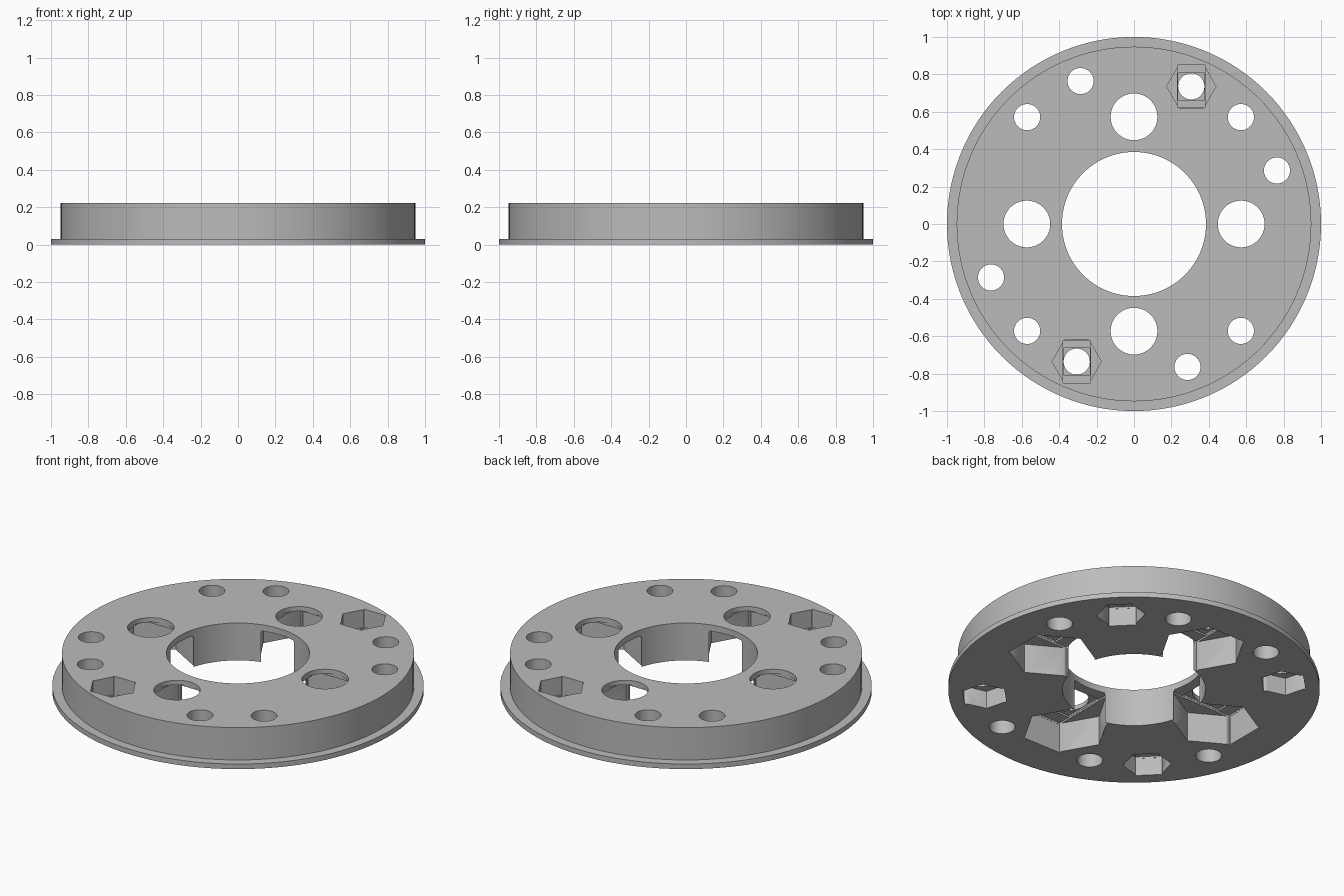
import bpy, bmesh
from math import pi, radians, cos, sin, sqrt
from mathutils import Matrix

cube = bpy.data.objects.get("Cube")
if cube:
    bpy.data.objects.remove(cube, do_unlink=True)

HEIGHT = 0.222

grey = bpy.data.materials.new("plain_grey")
grey.use_nodes = True
grey.diffuse_color = (0.5, 0.5, 0.5, 1)
grey.node_tree.nodes["Principled BSDF"].inputs["Base Color"].default_value = (0.5, 0.5, 0.5, 1)


def make_object(name, bm):
    bmesh.ops.recalc_face_normals(bm, faces=bm.faces)
    mesh = bpy.data.meshes.new(name)
    bm.to_mesh(mesh)
    bm.free()
    mesh.materials.append(grey)
    obj = bpy.data.objects.new(name, mesh)
    bpy.context.collection.objects.link(obj)
    return obj


def placed(x, y, z0, z1, turn):
    return Matrix.Translation((x, y, (z0 + z1) / 2)) @ Matrix.Rotation(turn, 4, 'Z')


def prism(bm, x, y, z0, z1, radius, sides, turn=0):
    bmesh.ops.create_cone(bm, cap_ends=True, segments=sides, radius1=radius, radius2=radius,
                          depth=z1 - z0, matrix=placed(x, y, z0, z1, turn))


def block(bm, x, y, z0, z1, wide, long, turn=0):
    size = Matrix.Diagonal((wide, long, z1 - z0, 1))
    bmesh.ops.create_cube(bm, size=1, matrix=placed(x, y, z0, z1, turn) @ size)


# Flanged ring, turned from its cross-section
bm = bmesh.new()
profile = [(1, 0), (1, 0.03), (0.948, 0.03), (0.948, HEIGHT), (0.385, HEIGHT), (0.385, 0)]
verts = [bm.verts.new((r, 0, z)) for r, z in profile]
edges = [bm.edges.new((verts[i - 1], verts[i])) for i in range(len(verts))]
bmesh.ops.spin(bm, geom=verts + edges, cent=(0, 0, 0), axis=(0, 0, 1),
               angle=2 * pi, steps=128, use_merge=True)
bmesh.ops.remove_doubles(bm, verts=bm.verts, dist=0.0001)
disc = make_object("flanged_disc", bm)

# Bolt positions: x, y, hole radius, hex radius (0 = plain), pocket turn, depth, from the top
bolts = []
for k in range(4):
    a = k * pi / 2
    bolts.append((0.573 * cos(a), 0.573 * sin(a), 0.125, 0.235, a - pi / 2, 0.175, False))
    a += pi / 4
    bolts.append((0.808 * cos(a), 0.808 * sin(a), 0.07, 0.13, a - pi / 2, 0.105, False))
for half in (0, pi):
    for angle, hexed in ((20.5, 0), (67.4, 0.132), (110.5, 0)):
        a = radians(angle) + half
        r = 0.797 if hexed else 0.816
        bolts.append((r * cos(a), r * sin(a), 0.07, hexed, 0, 0.105, True))

# Cutters: through holes, hex pockets, then the two shallow bridging steps above each pocket
holes, pockets, slots, squares = [bmesh.new() for _ in range(4)]
for x, y, hole, hexed, turn, depth, top in bolts:
    prism(holes, x, y, -0.1, HEIGHT + 0.1, hole, 48)
    if not hexed:
        continue

    def span(end):
        return (HEIGHT - end, HEIGHT + 0.1) if top else (-0.1, end)

    flats = hexed * sqrt(3)
    # A cone's first corner lies on +y, so a quarter turn puts the points sideways
    prism(pockets, x, y, *span(depth), hexed, 6, turn + pi / 2)
    block(slots, x, y, *span(depth + 0.01), 2 * hole + 0.006, flats - 0.002, turn)
    block(squares, x, y, *span(depth + 0.02), 2 * hole + 0.003, 2 * hole + 0.003, turn)

for name, cut in (("holes", holes), ("pockets", pockets), ("slots", slots), ("squares", squares)):
    cutter = make_object(name + "_cutter", cut)
    cutter.hide_render = True
    mod = disc.modifiers.new(name, 'BOOLEAN')
    mod.operation = 'DIFFERENCE'
    mod.solver = 'EXACT'
    mod.object = cutter
    bpy.context.view_layer.objects.active = disc
    bpy.ops.object.modifier_apply(modifier=mod.name)
    bpy.data.objects.remove(cutter, do_unlink=True)

# Smooth round walls, crisp edges
bpy.ops.object.select_all(action='DESELECT')
disc.select_set(True)
bpy.context.view_layer.objects.active = disc
bpy.ops.object.shade_smooth_by_angle(angle=radians(30))
